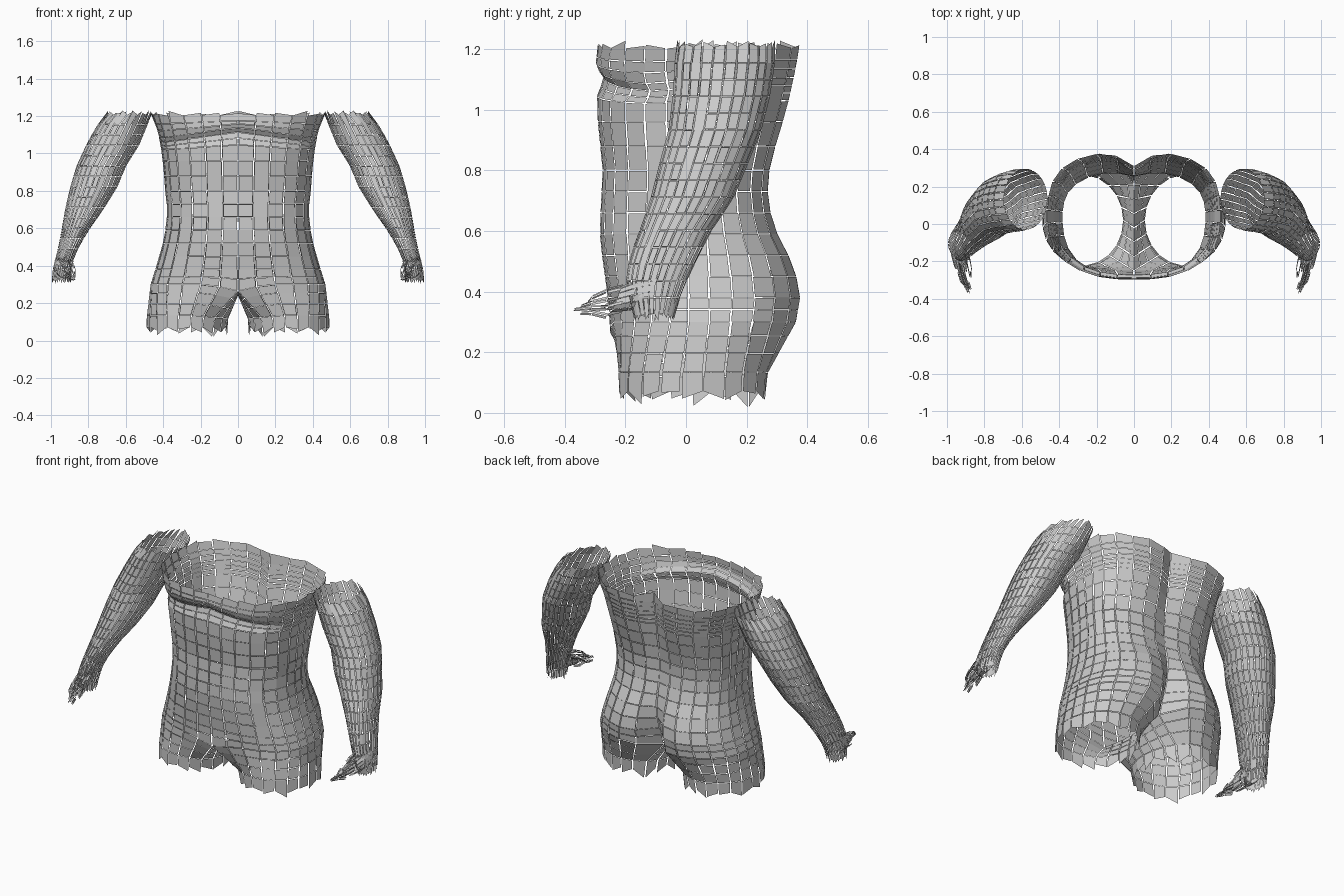
import bpy, bmesh, math, random
from mathutils import Vector

if "Cube" in bpy.data.objects:
    bpy.data.objects.remove(bpy.data.objects["Cube"])
random.seed(4)


def interp(table, z):
    """Linear lookup in rows of (z, a, b, ...), ordered by falling z."""
    if z >= table[0][0]:
        return table[0][1:]
    for a, b in zip(table, table[1:]):
        if z >= b[0]:
            t = (a[0] - z) / (a[0] - b[0])
            return [p + (q - p) * t for p, q in zip(a[1:], b[1:])]
    return table[-1][1:]


def panels(name, rings, gap_u, gap_v, closed=False, rag_top=0.0, rag_end=0.0, drop=0.0):
    """Separate flat plates on a grid of rings, mirrored in x."""
    bm = bmesh.new()
    n = len(rings[0])
    for i in range(len(rings) - 1):
        for j in range(n if closed else n - 1):
            if random.random() < drop:
                continue
            k = (j + 1) % n
            a, b, c, d = (Vector(p) for p in
                          (rings[i][j], rings[i][k], rings[i + 1][k], rings[i + 1][j]))
            fu = min(0.3, gap_u * random.uniform(0.2, 1.6) / max((b - a).length, 1e-4))
            fv = min(0.3, gap_v * random.uniform(0.0, 1.6) / max((d - a).length, 1e-4))

            def at(u, v):
                return a.lerp(b, u).lerp(d.lerp(c, u), v)
            q = [at(fu, fv), at(1 - fu, fv), at(1 - fu, 1 - fv), at(fu, 1 - fv)]
            # ragged teeth along the open rims
            if i == 0 and rag_top:
                q[random.randrange(2)].z += random.uniform(0.2, 1) * rag_top
            if i == len(rings) - 2 and rag_end:
                q[2 + random.randrange(2)].z -= random.uniform(0, 1) * rag_end
            bm.faces.new([bm.verts.new(p) for p in q])
    me = bpy.data.meshes.new(name)
    bm.to_mesh(me)
    bm.free()
    ob = bpy.data.objects.new(name, me)
    bpy.context.collection.objects.link(ob)
    ob.modifiers.new("mirror", 'MIRROR').use_clip = False
    return ob


# z, half width, front y, back y, squareness of back, depth of back groove
TORSO = [(1.21, .465, -.29, .385, 3.0, .075), (1.12, .428, -.30, .368, 3.0, .07),
         (1.0, .407, -.295, .342, 2.9, .06), (.9, .397, -.285, .31, 2.8, .045),
         (.8, .39, -.275, .285, 2.7, .03), (.7, .378, -.28, .278, 2.6, .025),
         (.6, .387, -.285, .31, 2.5, .035), (.5, .407, -.275, .365, 2.5, .08),
         (.4, .437, -.26, .398, 2.5, .135), (.3, .468, -.25, .38, 2.5, .17)]
COLS = 15


def torso_point(z, j):
    hw, fy, by, nb, groove = interp(TORSO, z)
    th = math.radians(-90 + 180 * j / COLS)
    c, s = abs(math.cos(th)), math.sin(th)
    n = 2.6 if s < 0 else nb
    r = (c ** n + abs(s) ** n) ** (-1 / n)
    mid = 0.04
    x = hw * r * c
    y = mid + r * s * ((mid - fy) if s < 0 else (by - mid))
    if s > 0.2:
        y -= groove * math.exp(-(x / .08) ** 2)
    elif s < 0:
        # crease under the chest, its rows sagging towards the sides
        y += .028 * math.exp(-((z - 1.075) / .03) ** 2) * min(1, -s * 1.5)
        z += (.035 - .14 * x) * math.exp(-((z - 1.09) / .07) ** 2) * min(1, -s * 2)
    # dip towards the crotch
    if z < .36:
        z -= .035 * math.exp(-(x / .1) ** 2) * (.36 - z) / .06
    return Vector((x, y, z))


levels = [1.205, 1.165, 1.135, 1.105, 1.08, 1.055, 1.03, .96, .88, .80, .73, .66, .59,
          .52, .45, .38, .34, .30]
panels("torso", [[torso_point(z, j) for j in range(COLS + 1)] for z in levels],
       .003, .0015, rag_top=.03)

# thighs: outer side flows from the hips, inner side drops from the crotch
INNER = 6
thigh = []
for s in (0, .2, .45, .72, 1):
    ring = []
    cx, rx = .275, .217
    for j in range(COLS + INNER):
        if j <= COLS:
            top = torso_point(.30, j)
            th = math.radians(-130 + 260 * j / COLS)
        else:
            k = (j - COLS) / INNER
            y0, y1 = torso_point(.30, COLS).y, torso_point(.30, 0).y
            top = Vector((0, y0 + (y1 - y0) * k, .265 - .025 * math.sin(math.pi * k)))
            th = math.radians(130 + 100 * k)
        c, sn = math.cos(th), math.sin(th)
        low = Vector((cx + rx * c, .02 + sn * .242, .07))
        p = top.lerp(low, min(1, s * 1.25))
        p.z = top.z + (low.z - top.z) * s
        ring.append(p)
    thigh.append(ring)
panels("thighs", thigh, .003, .0015, closed=True, rag_end=.055)

# z, inner x, outer x, front y, back y
ARM = [(1.215, .46, .69, -.03, .295), (1.15, .485, .755, -.04, .295),
       (1.05, .525, .81, -.045, .28), (.93, .60, .865, -.06, .25),
       (.82, .645, .897, -.09, .205), (.70, .72, .925, -.12, .155),
       (.60, .79, .942, -.155, .085), (.52, .84, .957, -.185, .045),
       (.45, .875, .972, -.20, .01), (.40, .885, .988, -.195, -.01),
       (.33, .895, .995, -.17, -.04)]
arm = []
for i in range(17):
    z = 1.21 - .885 * i / 16
    xi, xo, fy, by = interp(ARM, z)
    arm.append([((xi + xo) / 2 + (xo - xi) / 2 * math.cos(a),
                 (fy + by) / 2 + (by - fy) / 2 * math.sin(a), z)
                for a in (math.tau * k / 26 for k in range(26))])
panels("arms", arm, .0025, .0015, closed=True, rag_top=.025, rag_end=.025)


def tube(name, path, sides, drop):
    """Small plated tube; path rows are (x, y, z, side radius, height radius)."""
    rings = []
    for x, y, z, rs, rh in path:
        rings.append([(x + rs * math.cos(a), y + rh * .4 * math.sin(a), z + rh * math.sin(a))
                      for a in (math.tau * k / sides for k in range(sides))])
    panels(name, rings, .002, .002, closed=True, drop=drop)


# hands reach forward from the wrists
tube("palms", [(.94, -.11, .40, .045, .06), (.935, -.17, .39, .042, .055),
               (.925, -.23, .375, .036, .045)], 14, .1)
for k in range(4):
    z, x = .415 - .028 * k, .945 - .01 * k
    tip = -.37 + .022 * abs(k - 2)
    tube("fingers_%d" % (k + 1), [(x, -.21, z, .013, .013),
                                  (x - .012, -.26, z - .012, .012, .012),
                                  (x - .026, -.31, z * .6 + .132, .011, .011),
                                  (x - .04, tip, z * .4 + .197, .007, .007)], 6, .25)
tube("thumbs", [(.90, -.15, .42, .016, .016), (.885, -.20, .395, .013, .014),
                (.875, -.255, .36, .011, .011), (.872, -.285, .34, .007, .007)], 6, .15)
